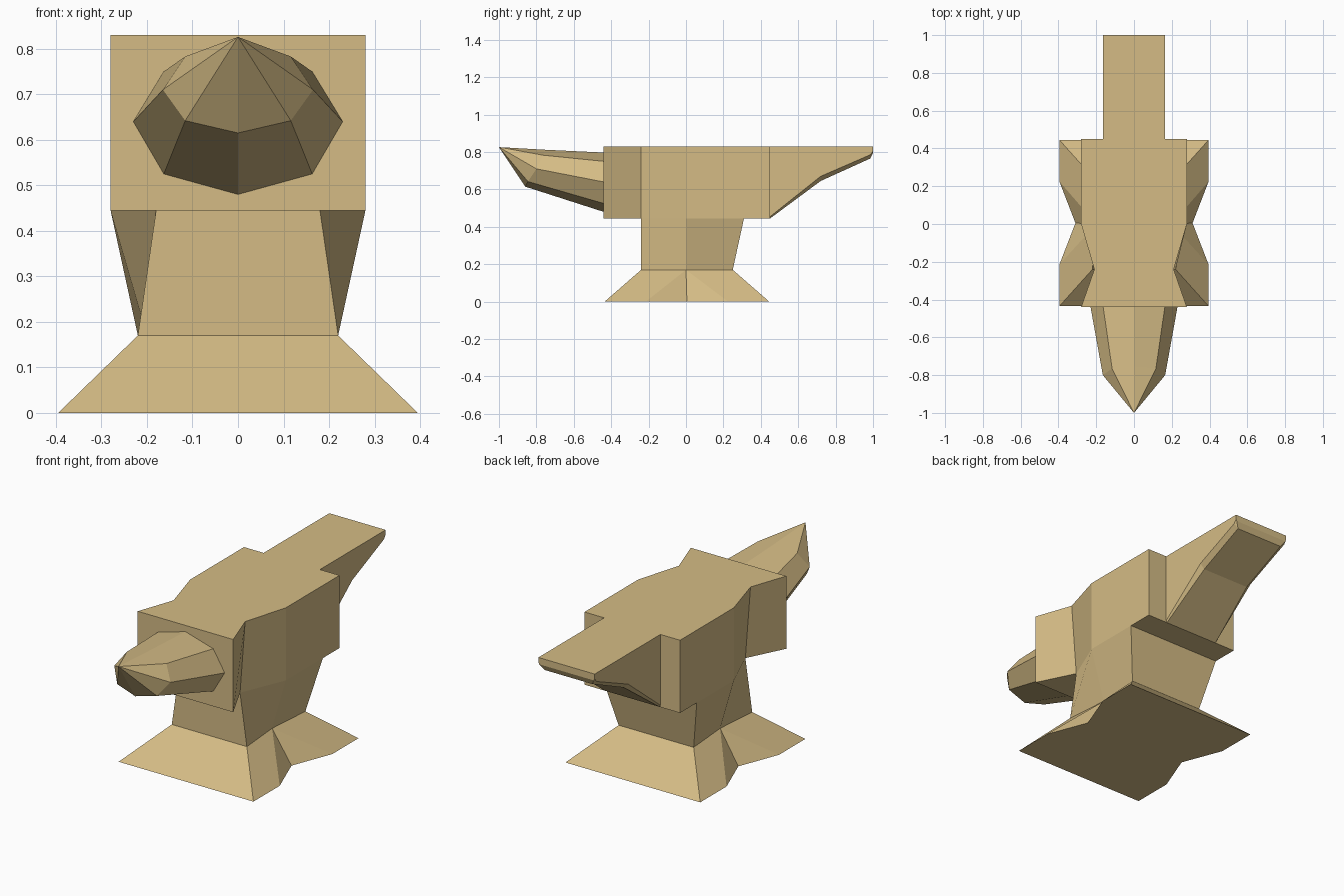
import bpy, bmesh

if "Cube" in bpy.data.objects:
    bpy.data.objects.remove(bpy.data.objects["Cube"])

# single flat colour
tan = bpy.data.materials.new("tan_metal")
tan.diffuse_color = (0.66, 0.50, 0.235, 1.0)
tan.use_nodes = True
tan.node_tree.nodes["Principled BSDF"].inputs["Base Color"].default_value = tan.diffuse_color


def loft(name, rings, cap_first=True, cap_last=True):
    """Skin closed rings that have equal point counts."""
    bm = bmesh.new()
    loops = [[bm.verts.new(p) for p in ring] for ring in rings]
    n = len(loops[0])
    for a, b in zip(loops, loops[1:]):
        for i in range(n):
            j = (i + 1) % n
            bm.faces.new((a[i], a[j], b[j], b[i]))
    if cap_first:
        bm.faces.new(loops[0])
    if cap_last:
        bm.faces.new(loops[-1])
    bmesh.ops.remove_doubles(bm, verts=bm.verts[:], dist=0.0005)
    bmesh.ops.recalc_face_normals(bm, faces=bm.faces[:])
    mesh = bpy.data.meshes.new(name)
    bm.to_mesh(mesh)
    bm.free()
    mesh.materials.append(tan)
    obj = bpy.data.objects.new(name, mesh)
    bpy.context.collection.objects.link(obj)
    return obj


def plan(side, z):
    """Horizontal ring from right-hand points, mirrored to the left."""
    return [(x, y, z) for x, y in side] + [(-x, y, z) for x, y in reversed(side)]


# splayed foot with a notch in each side
foot_low = [(0.395, -0.435), (0.395, -0.215), (0.31, 0.005), (0.395, 0.225), (0.395, 0.445)]
foot_top = [(0.22, -0.24), (0.20, 0.0), (0.20, 0.0), (0.20, 0.0), (0.22, 0.25)]
loft("foot", [plan(foot_low, 0.0), plan(foot_top, 0.17)])

# waist flaring up to the body
waist_low = [(0.22, -0.24), (0.20, 0.0), (0.22, 0.25)]
waist_top = [(0.18, -0.24), (0.28, 0.0), (0.28, 0.31)]
loft("waist", [plan(waist_low, 0.17), plan(waist_top, 0.445)], False, False)

# body with a pinch behind the front block
body_low = [(0.28, -0.44), (0.18, -0.24), (0.28, 0.0), (0.28, 0.45)]
body_top = [(0.28, -0.44), (0.21, -0.24), (0.28, 0.0), (0.28, 0.45)]
loft("body", [plan(body_low, 0.445), plan(body_top, 0.83)])


# heel with chamfered underside, tapering to the back
def heel_ring(y, side_z, low_z, low_x=0.14):
    half = [(0.165, 0.83), (0.165, side_z), (low_x, low_z)]
    return [(x, y, z) for x, z in half] + [(-x, y, z) for x, z in reversed(half)]


loft("heel", [heel_ring(0.45, 0.455, 0.445, 0.16), heel_ring(0.72, 0.67, 0.645),
              heel_ring(0.985, 0.785, 0.765), heel_ring(1.0, 0.805, 0.795, 0.16)], False)


# eight-sided horn, rising to a point at the front
def horn_ring(half):
    return half + [(-x, y, z) for x, y, z in reversed(half[1:-1])]


root = horn_ring([(0, -0.44, 0.48), (0.163, -0.44, 0.525), (0.23, -0.44, 0.64),
                  (0.163, -0.44, 0.75), (0, -0.44, 0.797)])
shoulder = horn_ring([(0, -0.86, 0.615), (0.116, -0.845, 0.642), (0.165, -0.80, 0.71),
                      (0.116, -0.765, 0.783), (0, -0.755, 0.812)])
tip = [(0, -1.0, 0.826)] * 8
loft("horn", [root, shoulder, tip], False, False)
